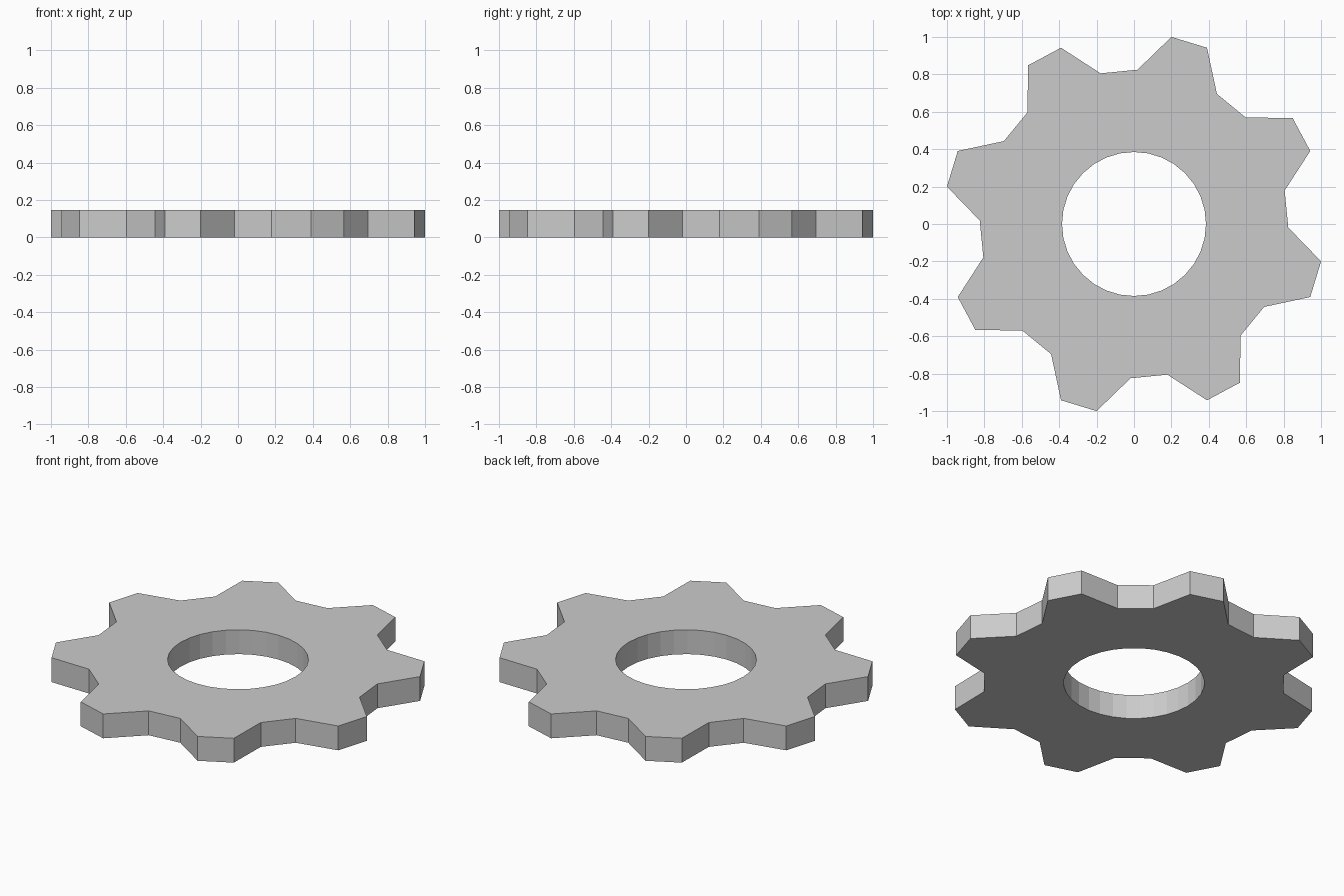
import bpy, bmesh
from math import radians, cos, sin, tau

if "Cube" in bpy.data.objects:
    bpy.data.objects.remove(bpy.data.objects["Cube"])

TEETH = 8
THICK = 0.147
HOLE_R, HOLE_SIDES = 0.385, 32
TIP_R, ROOT_R = 1.02, 0.825
START = 73.1  # angle of the first tooth's centre line


def polar(r, deg):
    return (r * cos(radians(deg)), r * sin(radians(deg)), 0)


def add_loop(bm, points):
    verts = [bm.verts.new(p) for p in points]
    return [bm.edges.new((v, verts[(i + 1) % len(verts)])) for i, v in enumerate(verts)]


# Tooth outline: root, tip, tip, root, repeated around the wheel
outline = []
for i in range(TEETH):
    centre = START + i * 360 / TEETH
    for r, offset in ((ROOT_R, -15.6), (TIP_R, -5.6), (TIP_R, 5.6), (ROOT_R, 15.6)):
        outline.append(polar(r, centre + offset))

# Round bore
bore = [polar(HOLE_R, i * 360 / HOLE_SIDES) for i in range(HOLE_SIDES)]

# Flat plate with the hole, extruded to thickness
bm = bmesh.new()
edges = add_loop(bm, outline) + add_loop(bm, bore)
bmesh.ops.triangle_fill(bm, edges=edges, use_beauty=True)
result = bmesh.ops.extrude_face_region(bm, geom=bm.faces[:], use_keep_orig=True)
top = [g for g in result["geom"] if isinstance(g, bmesh.types.BMVert)]
bmesh.ops.translate(bm, verts=top, vec=(0, 0, THICK))
bmesh.ops.recalc_face_normals(bm, faces=bm.faces[:])

mesh = bpy.data.meshes.new("gear_wheel")
bm.to_mesh(mesh)
bm.free()
gear = bpy.data.objects.new("gear_wheel", mesh)
bpy.context.collection.objects.link(gear)
